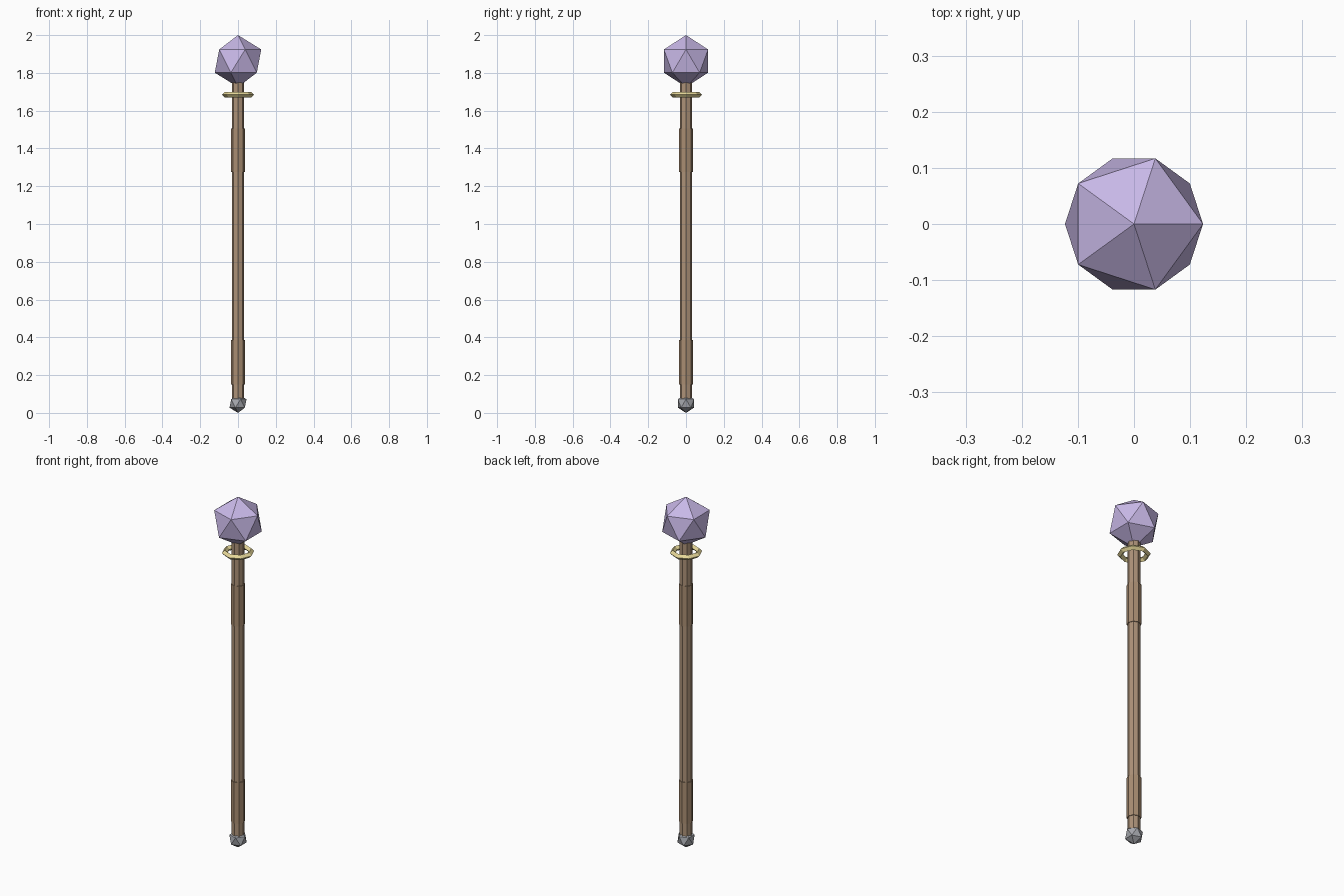
import bpy

if "Cube" in bpy.data.objects:
    bpy.data.objects.remove(bpy.data.objects["Cube"])


def material(name, rgb):
    m = bpy.data.materials.new(name)
    m.diffuse_color = (*rgb, 1)
    m.use_nodes = True
    m.node_tree.nodes["Principled BSDF"].inputs["Base Color"].default_value = m.diffuse_color
    return m


WOOD = material("wood", (0.42, 0.29, 0.19))
LEATHER = material("leather", (0.40, 0.27, 0.17))
GOLD = material("gold", (0.80, 0.69, 0.32))
CRYSTAL = material("crystal", (0.58, 0.48, 0.80))
STEEL = material("steel", (0.38, 0.39, 0.42))


def finish(name, mat):
    ob = bpy.context.object
    ob.name = name
    ob.data.materials.append(mat)


def rod(name, radius, z0, z1, mat):
    bpy.ops.mesh.primitive_cylinder_add(vertices=8, radius=radius, depth=z1 - z0,
                                        location=(0, 0, (z0 + z1) / 2))
    finish(name, mat)


def gem(name, radius, z, mat):
    bpy.ops.mesh.primitive_ico_sphere_add(subdivisions=1, radius=radius, location=(0, 0, z))
    finish(name, mat)


# Octagonal shaft with two slightly thicker grips
rod("shaft", 0.033, 0.05, 1.76, WOOD)
rod("lower_grip", 0.037, 0.15, 0.385, LEATHER)
rod("upper_grip", 0.037, 1.275, 1.505, LEATHER)

# Faceted head and foot
gem("head_crystal", 0.1375, 1.8625, CRYSTAL)
gem("foot_cap", 0.05, 0.05, STEEL)

# Floating collar ring with a diamond cross-section
bpy.ops.mesh.primitive_torus_add(major_segments=8, minor_segments=4, major_radius=0.07,
                                 minor_radius=0.015, location=(0, 0, 1.685))
finish("collar_ring", GOLD)
